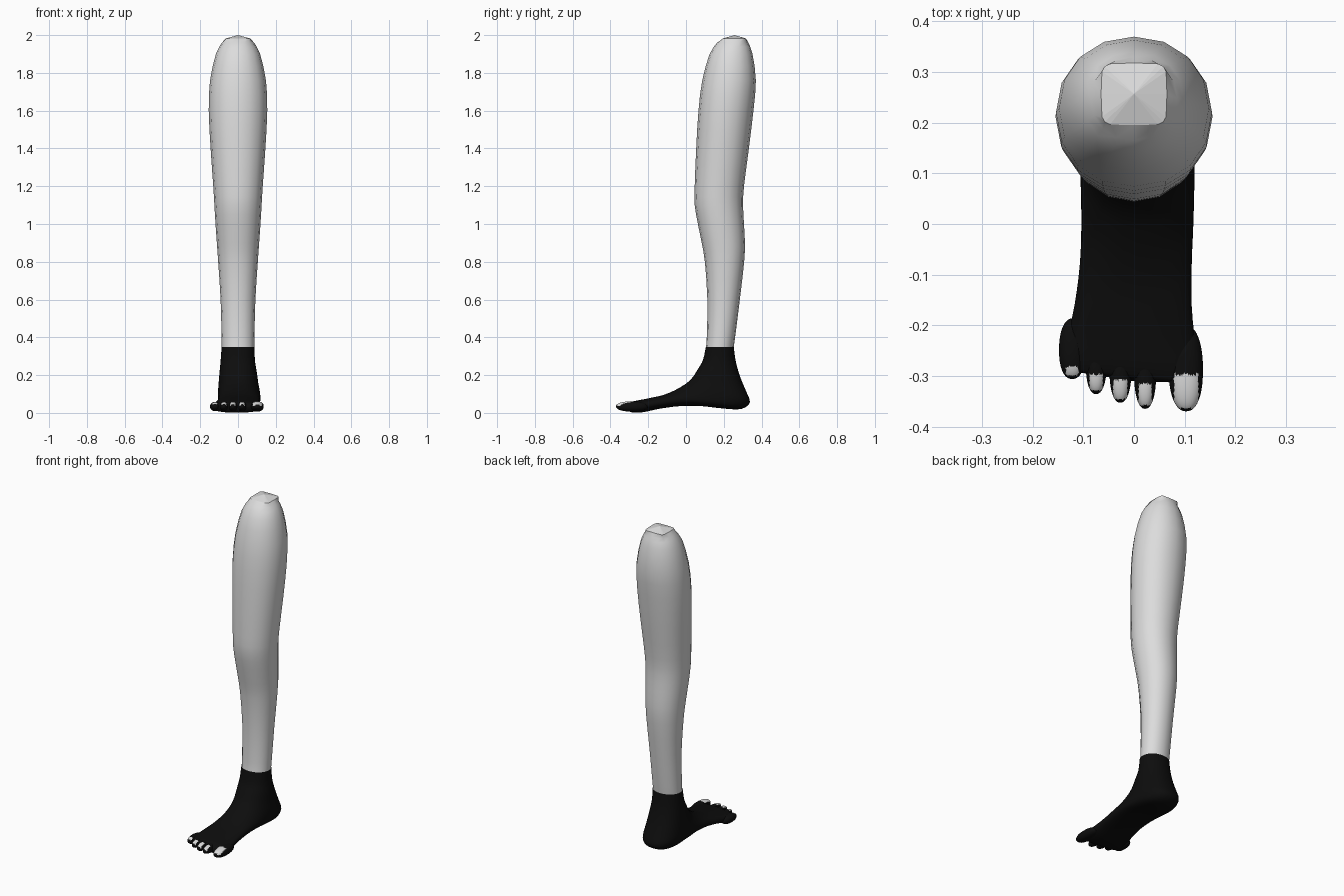
import bpy, bmesh, math

def material(name, value):
    m = bpy.data.materials.new(name)
    m.diffuse_color = (value, value, value, 1)
    return m

pale = material("pale grey", 0.72)
black = material("black", 0.004)

def power(v, e):
    return math.copysign(abs(v) ** e, v)

def smooth_rows(rows, steps):
    # Catmull-Rom interpolation between section rows
    out = []
    for i in range(len(rows) - 1):
        a, b, c, d = (rows[max(0, min(len(rows) - 1, i + k))] for k in (-1, 0, 1, 2))
        for s in range(steps):
            t = s / steps
            out.append([q + 0.5 * t * ((r - p) + t * ((2*p - 5*q + 4*r - w) + t * (3*(q - r) + w - p)))
                        for p, q, r, w in zip(a, b, c, d)])
    return out + [list(rows[-1])]

def ring(bm, row, sides):
    # row: front y, front z, back y, back z, x min, x max, squareness, skew
    fy, fz, by, bz, x0, x1, n, skew = row
    vs = []
    for i in range(sides):
        a = math.tau * i / sides
        c, s = power(math.cos(a), 2 / n), power(math.sin(a), 2 / n)
        x = (x0 + x1) / 2 + (x1 - x0) / 2 * s
        vs.append(bm.verts.new((x, (fy + by) / 2 + (fy - by) / 2 * c - skew * x,
                                (fz + bz) / 2 + (fz - bz) / 2 * c)))
    return vs

def finish(bm, name, mats):
    bmesh.ops.recalc_face_normals(bm, faces=bm.faces)
    me = bpy.data.meshes.new(name)
    bm.to_mesh(me)
    bm.free()
    for m in mats:
        me.materials.append(m)
    ob = bpy.data.objects.new(name, me)
    bpy.context.collection.objects.link(ob)
    return ob

def loft(name, rows, sides, mat, apex, flat_tip=False):
    bm = bmesh.new()
    rings = [ring(bm, r, sides) for r in rows]
    tip = bm.verts.new(apex)
    for k, lower in enumerate(rings):
        upper = rings[k + 1] if k + 1 < len(rings) else None
        for i in range(sides):
            j = (i + 1) % sides
            f = bm.faces.new((lower[i], lower[j], upper[j], upper[i]) if upper
                             else (lower[i], lower[j], tip))
            f.smooth = upper is not None or not flat_tip
    return finish(bm, name, [mat])

# Leg: height, front y, back y, half width
leg = [(0.335, 0.104, 0.251, 0.086), (0.4, 0.11, 0.26, 0.087), (0.6, 0.113, 0.285, 0.092),
       (0.8, 0.1, 0.308, 0.105), (0.9, 0.083, 0.312, 0.112), (1.0, 0.063, 0.307, 0.119),
       (1.1, 0.046, 0.302, 0.125), (1.2, 0.046, 0.307, 0.131), (1.4, 0.054, 0.333, 0.145),
       (1.6, 0.066, 0.357, 0.155), (1.76, 0.086, 0.37, 0.148), (1.9, 0.125, 0.352, 0.117),
       (1.96, 0.165, 0.33, 0.085)]
rows = smooth_rows([(f, z, b, z, -w, w, 2.1, 0) for z, f, b, w in leg], 2)
rows.append((0.195, 1.982, 0.318, 1.982, -0.065, 0.065, 6, 0))
loft("leg", rows, 16, pale, (0, 0.257, 2.0), True)

# Foot: sections fan from the ankle round the heel to the ball of the foot
foot = [(0.105, 0.348, 0.253, 0.348, -0.087, 0.087, 2.1, 0),
        (0.09, 0.28, 0.264, 0.27, -0.092, 0.090, 2.1, 0),
        (0.065, 0.235, 0.287, 0.19, -0.098, 0.10, 2.2, 0),
        (0.038, 0.192, 0.318, 0.115, -0.103, 0.108, 2.3, 0),
        (0.01, 0.163, 0.338, 0.055, -0.106, 0.116, 2.4, 0),
        (-0.02, 0.142, 0.29, 0.02, -0.107, 0.119, 2.5, 0),
        (-0.055, 0.122, 0.19, 0.024, -0.105, 0.119, 2.5, 0),
        (-0.09, 0.106, 0.08, 0.036, -0.104, 0.117, 2.5, 0),
        (-0.13, 0.092, -0.03, 0.036, -0.107, 0.114, 2.5, 0),
        (-0.18, 0.081, -0.14, 0.022, -0.117, 0.114, 2.5, 0.02),
        (-0.235, 0.07, -0.225, 0.004, -0.131, 0.121, 2.5, 0.06),
        (-0.28, 0.061, -0.28, 0.002, -0.14, 0.127, 2.5, 0.1),
        (-0.302, 0.052, -0.302, 0.01, -0.135, 0.124, 2.5, 0.1)]
loft("foot", smooth_rows(foot, 3), 32, black, (-0.005, -0.31, 0.03))

# Toes with nails: x, tip y, half width, half height, length, nail half width, nail back, nail front
toes = [("big_toe", 0.103, -0.370, 0.034, 0.027, 0.085, 0.024, -0.297, -0.364),
        ("second_toe", 0.022, -0.365, 0.022, 0.025, 0.075, 0.013, -0.315, -0.358),
        ("third_toe", -0.027, -0.353, 0.022, 0.025, 0.07, 0.014, -0.308, -0.346),
        ("fourth_toe", -0.075, -0.336, 0.021, 0.024, 0.065, 0.013, -0.297, -0.328),
        ("little_toe", -0.122, -0.306, 0.027, 0.024, 0.06, 0.012, -0.282, -0.299)]
for name, x, tip, rx, rz, ry, nail, back, front in toes:
    bm = bmesh.new()
    bmesh.ops.create_uvsphere(bm, u_segments=48, v_segments=32, radius=1)
    for v in bm.verts:
        # slightly boxy ellipsoid
        px, py, pz = (power(c, 0.88) for c in v.co)
        y = tip + ry + ry * py
        v.co = (x + rx * px - 0.12 * (y - tip) * (x - 0.02), y, 0.034 + rz * pz)
    for f in bm.faces:
        f.smooth = True
        c = f.calc_center_median()
        if c.z > 0.037 and abs(c.x - x) < nail and front < c.y < back:
            f.material_index = 1
    finish(bm, name, [black, pale])
